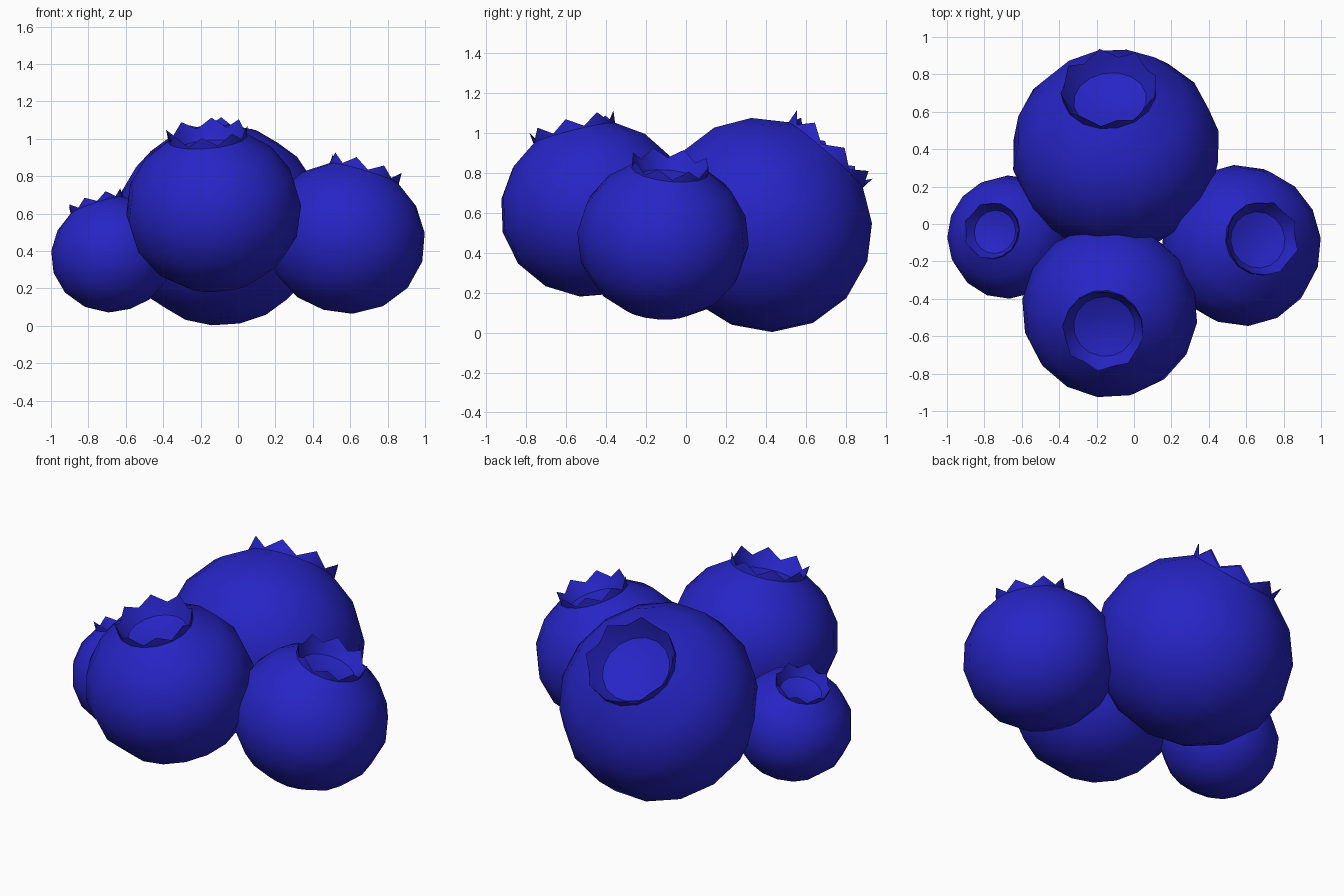
import bpy, bmesh, math
from mathutils import Vector, Matrix

if "Cube" in bpy.data.objects:
    bpy.data.objects.remove(bpy.data.objects["Cube"])

SEG = 16
skin = bpy.data.materials.new("blueberry skin")
skin.diffuse_color = (0.02, 0.018, 0.56, 1)
skin.use_nodes = True
skin.node_tree.nodes["Principled BSDF"].inputs["Base Color"].default_value = skin.diffuse_color


def berry(name, centre, radius, axis, spin):
    bm = bmesh.new()
    # body rings (slightly squashed sphere) from the bottom up to the crown base
    rings = []
    for lat in (-68, -46, -23, 0, 22, 43):
        a = math.radians(lat)
        rings.append([(math.cos(a), 0.93 * math.sin(a))] * 2)
    # crown: base, zigzag rim (tip, valley), inner wall, shallow bowl
    rings.append([(0.45, 0.83)] * 2)
    rings.append([(0.465, 0.96), (0.445, 0.85)])
    rings.append([(0.41, 0.82)] * 2)
    rings.append([(0.35, 0.73)] * 2)
    rings.append([(0.18, 0.68)] * 2)
    loops = []
    for ring in rings:
        loop = []
        for i in range(SEG):
            r, z = ring[i % 2]
            a = 2 * math.pi * i / SEG
            loop.append(bm.verts.new((r * math.cos(a), r * math.sin(a), z)))
        loops.append(loop)
    for lo, hi in zip(loops, loops[1:]):
        for i in range(SEG):
            j = (i + 1) % SEG
            bm.faces.new((lo[i], lo[j], hi[j], hi[i]))
    # close the underside and the bowl
    bottom = bm.verts.new((0, 0, -0.93))
    bowl = bm.verts.new((0, 0, 0.67))
    for i in range(SEG):
        j = (i + 1) % SEG
        bm.faces.new((bottom, loops[0][j], loops[0][i]))
        bm.faces.new((bowl, loops[-1][i], loops[-1][j]))
    # tilt, scale and place
    rot = Vector(axis).to_track_quat('Z', 'Y').to_matrix().to_4x4()
    bm.transform(Matrix.Translation(centre) @ rot
                 @ Matrix.Rotation(spin, 4, 'Z') @ Matrix.Scale(radius, 4))
    mesh = bpy.data.meshes.new(name)
    bm.to_mesh(mesh)
    bm.free()
    mesh.materials.append(skin)
    ob = bpy.data.objects.new(name, mesh)
    bpy.context.collection.objects.link(ob)
    bpy.ops.object.select_all(action='DESELECT')
    ob.select_set(True)
    bpy.context.view_layer.objects.active = ob
    bpy.ops.object.shade_smooth_by_angle(angle=math.radians(40))


berry("large_back_berry", (-0.097, 0.393, 0.54), 0.56, (-0.08, 0.70, 0.80), 0.1)
berry("front_berry", (-0.13, -0.465, 0.62), 0.472, (-0.085, -0.25, 1), 0.2)
berry("right_berry", (0.572, -0.115, 0.47), 0.433, (0.30, 0.10, 1), 0.15)
berry("small_left_berry", (-0.67, -0.07, 0.383), 0.332, (-0.32, 0.12, 1), 0.0)
